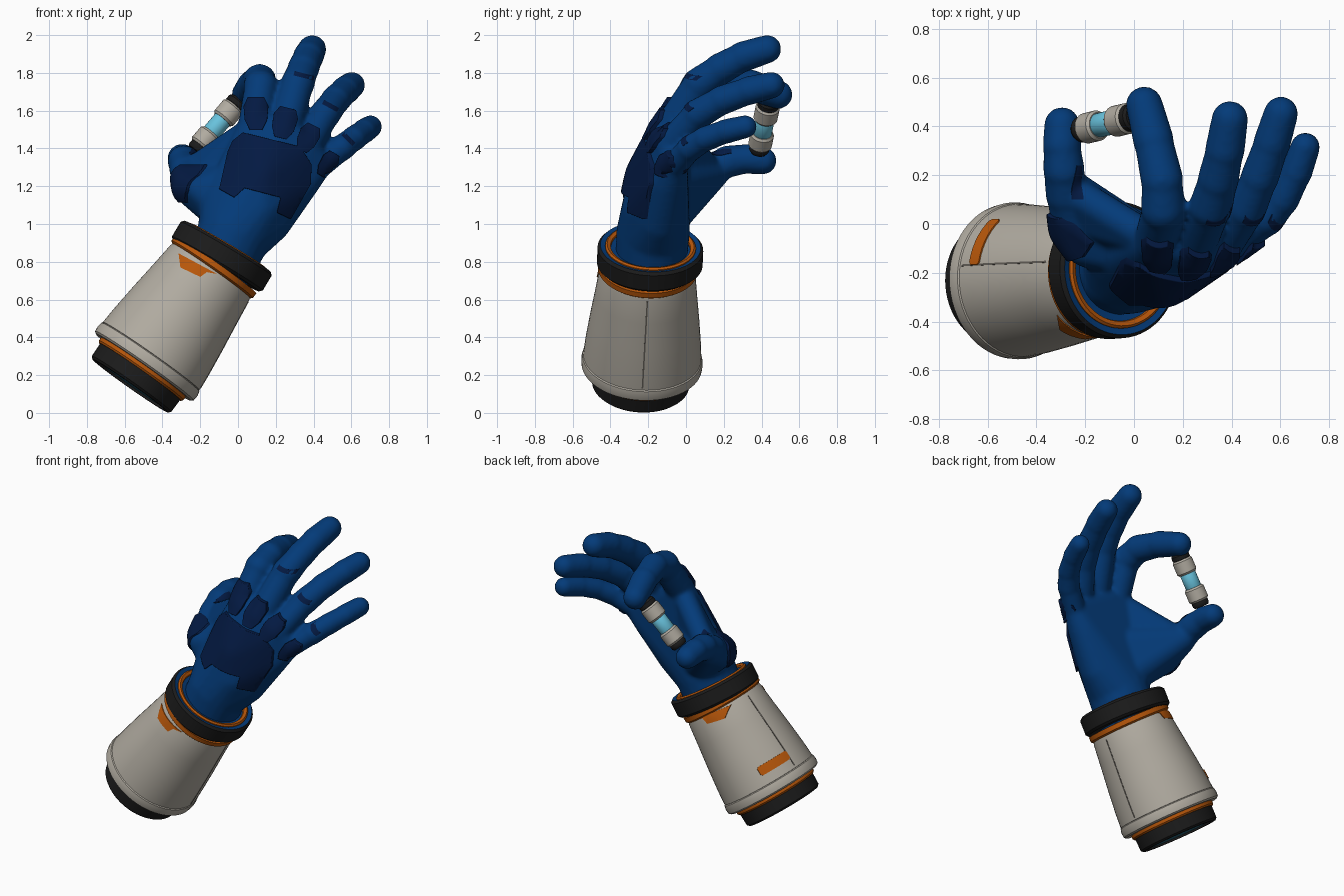
import bpy, bmesh, math
from mathutils import Vector as V, Matrix
from mathutils.bvhtree import BVHTree

if "Cube" in bpy.data.objects:
    bpy.data.objects.remove(bpy.data.objects["Cube"])


def material(name, rgb):
    m = bpy.data.materials.new(name)
    m.diffuse_color = (*rgb, 1)
    m.use_nodes = True
    m.node_tree.nodes["Principled BSDF"].inputs["Base Color"].default_value = m.diffuse_color
    return m


BLUE = material("glove_blue", (.001, .043, .19))
NAVY = material("pad_navy", (.001, .010, .055))
GREY = material("warm_grey", (.44, .41, .355))
ORANGE = material("orange", (.48, .095, .003))
BLACK = material("rubber_black", (.011, .011, .011))
CYAN = material("cell_cyan", (.14, .54, .72))
SEAM = material("seam_grey", (.12, .11, .095))
TEAL = material("lining_teal", (.02, .12, .18))


def finish(name, bm, mat, angle=35):
    bmesh.ops.recalc_face_normals(bm, faces=bm.faces)
    me = bpy.data.meshes.new(name)
    bm.to_mesh(me)
    bm.free()
    me.materials.append(mat)
    me.polygons.foreach_set("use_smooth", [True] * len(me.polygons))
    me.set_sharp_from_angle(angle=math.radians(angle))
    ob = bpy.data.objects.new(name, me)
    bpy.context.collection.objects.link(ob)
    return ob


def lathe(name, profile, base, axis, mat, n=64):
    """Turn a (radius, height) profile around an axis."""
    bm = bmesh.new()
    rot = V(axis).to_track_quat('Z', 'Y')
    rings = []
    for r, t in profile:
        rings.append([bm.verts.new(V(base) + rot @ V((r * math.cos(k * math.tau / n),
                      r * math.sin(k * math.tau / n), t))) for k in range(n)])
    for a, b in zip(rings, rings[1:]):
        for k in range(n):
            bm.faces.new((a[k], a[(k + 1) % n], b[(k + 1) % n], b[k]))
    bmesh.ops.remove_doubles(bm, verts=bm.verts, dist=1e-5)
    return finish(name, bm, mat)


def hull(bm, balls):
    """Add the convex hull of some balls (x, y, z, r)."""
    tmp = bmesh.new()
    for x, y, z, r in balls:
        bmesh.ops.create_icosphere(tmp, subdivisions=3, radius=r, matrix=Matrix.Translation((x, y, z)))
    res = bmesh.ops.convex_hull(tmp, input=tmp.verts)
    junk = {g for g in res["geom_interior"] + res["geom_unused"] if isinstance(g, bmesh.types.BMVert)}
    bmesh.ops.delete(tmp, geom=list(junk), context='VERTS')
    me = bpy.data.meshes.new("hull_tmp")
    tmp.to_mesh(me)
    tmp.free()
    bm.from_mesh(me)
    bpy.data.meshes.remove(me)


def plate(name, outline, target, mat, origin=(0, 0, 0), n=(0, -1, 0), up=(0, 0, 1), thick=.006, step=.03,
          reach=1.0):
    """Lay a flat outline onto the target's surface, seen along n, and thicken it."""
    tree = BVHTree.FromObject(target, bpy.context.evaluated_depsgraph_get())
    n, up = V(n).normalized(), V(up).normalized()
    u = up.cross(n).normalized()
    bm = bmesh.new()
    bm.faces.new([bm.verts.new((x, z, 0)) for x, z in outline])
    for i in (0, 1):
        lo, hi = min(p[i] for p in outline), max(p[i] for p in outline)
        for k in range(1, int((hi - lo) / step) + 1):
            co, no = V((0, 0, 0)), V((0, 0, 0))
            co[i], no[i] = lo + k * step, 1
            bmesh.ops.bisect_plane(bm, geom=bm.verts[:] + bm.edges[:] + bm.faces[:],
                                   plane_co=co, plane_no=no, dist=1e-4)
    for v in bm.verts:
        p = V(origin) + u * v.co.x + up * v.co.y
        hit = tree.ray_cast(p + n * reach, -n, reach * 2)[0]
        v.co = hit if hit else tree.find_nearest(p)[0]
    low = bm.verts[:]
    top = bmesh.ops.extrude_face_region(bm, geom=bm.faces[:], use_keep_orig=True)["geom"]
    for v in low:
        v.co -= n * .015
    for v in top:
        if isinstance(v, bmesh.types.BMVert):
            v.co += n * thick
    ob = finish(name, bm, mat, 45)
    if thick > .01:
        b = ob.modifiers.new("soft_edge", 'BEVEL')
        b.width, b.segments, b.limit_method, b.angle_limit = .007, 2, 'ANGLE', math.radians(55)
    return ob


# --- forearm cuff
AX = V((.574, .05, .816)).normalized()
BASE = V((-.56, -.24, .158)) - AX * .018
lathe("cuff_end_ring", [(.215, .02), (.215, 0), (.245, 0), (.257, .012), (.26, .11), (.2, .12)],
      BASE, AX, BLACK)
lathe("cuff_end_lining", [(0, .012), (.217, .012)], BASE, AX, TEAL)
lathe("lower_orange_band", [(.2, .09), (.266, .09), (.274, .1), (.274, .135), (.2, .14)], BASE, AX, ORANGE)
lathe("sleeve_hem", [(.25, .12), (.306, .12), (.319, .13), (.322, .16), (.317, .185), (.307, .192)],
      BASE, AX, GREY)
sleeve = lathe("sleeve", [(.29, .18), (.313, .192), (.306, .285), (.29, .435), (.271, .59), (.255, .73),
                          (.247, .755), (.2, .76)], BASE, AX, GREY)
lathe("upper_orange_band", [(.2, .74), (.252, .745), (.264, .755), (.264, .785), (.2, .79)], BASE, AX, ORANGE)

# sleeve seams and orange patches
LEFT = AX.cross(V((0, 1, 0))).normalized()
LEFT = LEFT if LEFT.x < 0 else -LEFT
BACK = AX.cross(LEFT).normalized()
BACK = BACK if BACK.y > 0 else -BACK


def box(w, h):
    return [(-w, -h), (w, -h), (w, h), (-w, h)]


for name, d in (("left_seam", LEFT + BACK * .2), ("right_seam", -LEFT)):
    plate(name, box(.004, .26), sleeve, SEAM, BASE + AX * .465, d, AX, .002)
PAD = [(-.65, 1), (-1, .45), (-.9, -.4), (-.5, -1), (.5, -1), (.9, -.4), (1, .45), (.65, 1)]
plate("side_patch", [(-.11, -.02), (-.1, -.03), (.1, -.03), (.11, -.02), (.11, .02), (.1, .03), (-.1, .03),
                     (-.11, .02)], sleeve, ORANGE, BASE + AX * .285, LEFT * .85 + BACK * .53, AX)
TAB = [(-.315, .845), (-.305, .77), (-.2, .72), (-.165, .745), (-.11, .735)]
plate("front_patch", TAB, sleeve, ORANGE)
plate("back_patch", [(-x, z) for x, z in TAB], sleeve, ORANGE, n=(0, 1, 0))

# --- wrist ring
RING, RAX = V((-.086, -.19, .83)), V((.51, .04, .86))
lathe("wrist_ring", [(.2, -.06), (.265, -.06), (.28, -.045), (.28, .045), (.266, .06)], RING, RAX, BLACK)
lathe("ring_top_face", [(.266, .06), (.236, .05), (.15, .04)], RING, RAX, BLUE)
lathe("ring_orange_lip", [(.24, .03), (.24, .058), (.23, .066), (.212, .058), (.205, .03)], RING, RAX, ORANGE)

# --- glove: hulls of balls, merged into one skin
FINGERS = [
    [(.09, -.07, 1.52, .09), (.12, .06, 1.725, .092), (.115, .18, 1.76, .088), (.08, .34, 1.735, .084),
     (.042, .488, 1.685, .076)],
    [(.24, -.1, 1.48, .092), (.315, .07, 1.74, .09), (.345, .18, 1.82, .085), (.372, .3, 1.885, .082),
     (.393, .43, 1.926, .075)],
    [(.36, -.09, 1.41, .082), (.46, .06, 1.58, .082), (.515, .19, 1.655, .079), (.565, .33, 1.705, .077),
     (.602, .452, 1.735, .071)],
    [(.43, -.06, 1.31, .07), (.545, .02, 1.4, .071), (.61, .1, 1.45, .068), (.665, .21, 1.49, .066),
     (.702, .315, 1.515, .061)],
    [(-.24, 0, 1.2, .1), (-.275, .12, 1.28, .088), (-.287, .22, 1.33, .086), (-.295, .32, 1.345, .08),
     (-.295, .407, 1.335, .073)],
]
bm = bmesh.new()
for f in FINGERS:
    for a, b in zip(f, f[1:]):
        hull(bm, [a, (*b[:3], b[3] * (.94 if b is not f[-1] else 1))])
# wrist, palm, thumb base, web
hull(bm, [(-.09, -.185, .8, .19), (-.02, -.175, .95, .195)])
hull(bm, [(-.02, -.175, .95, .195), (.16, -.14, 1.02, .125), (-.06, -.13, 1.1, .14), (.1, -.2, 1.08, .14),
          (.13, -.175, 1.25, .13), (.2, -.13, 1.38, .1), (.33, -.09, 1.22, .1)]
     + [(*f[0][:3], f[0][3] * .95) for f in FINGERS[:4]])
hull(bm, [(-.03, -.11, 1.04, .125), (-.24, -.01, 1.19, .1), (-.268, .14, 1.27, .088), (.02, -.1, 1.22, .13),
          (-.2, -.09, 1.18, .085)])
hull(bm, [(-.235, .02, 1.2, .07), (-.25, .13, 1.28, .07), (0, -.03, 1.4, .07), (.06, -.06, 1.49, .07),
          (.02, -.1, 1.2, .1)])
raw = finish("glove_raw", bm, BLUE)
r = raw.modifiers.new("merge", 'REMESH')
r.mode, r.voxel_size = 'VOXEL', .013
s = raw.modifiers.new("soften", 'SMOOTH')
s.factor, s.iterations = .5, 6
skin = bpy.data.meshes.new_from_object(raw.evaluated_get(bpy.context.evaluated_depsgraph_get()))
bpy.data.objects.remove(raw)
skin.polygons.foreach_set("use_smooth", [True] * len(skin.polygons))
skin.materials.clear()
skin.materials.append(BLUE)
glove = bpy.data.objects.new("glove", skin)
bpy.context.collection.objects.link(glove)

# --- navy armour on the back of the hand
plate("hand_plate", [(.025, 1.485), (-.03, 1.44), (-.055, 1.385), (-.1, 1.185), (-.02, 1.14), (.035, 1.19),
                     (.225, 1.14), (.205, 1.06), (.28, 1.025), (.385, 1.21), (.39, 1.315), (.33, 1.41)],
      glove, NAVY, thick=.022)
KNUCKLES = [("index", .095, 1.585, .066, .088, 0), ("middle", .245, 1.535, .066, .082, .25),
            ("ring", .37, 1.455, .056, .074, .45), ("little", .475, 1.315, .046, .07, .55)]
for name, x, z, w, h, lean in KNUCKLES:
    plate(name + "_knuckle_pad", [(a * w, b * h) for a, b in PAD], glove, NAVY, (x, 0, z),
          up=(math.sin(lean), 0, math.cos(lean)), thick=.024, step=.02)
plate("thumb_pad", [(a * .11, b * .1) for a, b in PAD], glove, NAVY, (-.3, -.055, 1.215),
      (-.92, -.4, 0), thick=.016, step=.02, reach=.15)
plate("thumb_grip", [(a * .022, b * .07) for a, b in PAD], glove, NAVY, (-.23, .17, 1.38),
      (.65, 0, .76), (0, 1, 0), .003, .015, .06)
# small joint strips on the fingers
for name, x, z, w, lean in (("middle", .35, 1.785, .055, .25), ("ring", .49, 1.625, .045, .5),
                            ("little", .585, 1.45, .04, .8)):
    plate(name + "_joint_strip", box(w, .012), glove, NAVY, (x, 0, z),
          up=(math.sin(lean), 0, math.cos(lean)), thick=.003, step=.02)

# --- small cell held between thumb and index finger
P0, P1 = V((-.225, .385, 1.385)), V((.005, .44, 1.655))
D = P1 - P0
L = D.length
for name, lo, hi, rad, mat in (("cell_lower_cap", 0, .12, .053, BLACK), ("cell_lower_collar", .1, .36, .063, GREY),
                               ("cell_core", .3, .68, .05, CYAN), ("cell_upper_collar", .62, .89, .064, GREY),
                               ("cell_upper_cap", .86, 1, .057, BLACK)):
    a, b = lo * L, hi * L
    lathe(name, [(0, a), (rad * .85, a), (rad, a + .012), (rad, b - .012), (rad * .85, b), (0, b)],
          P0, D, mat, 32)
